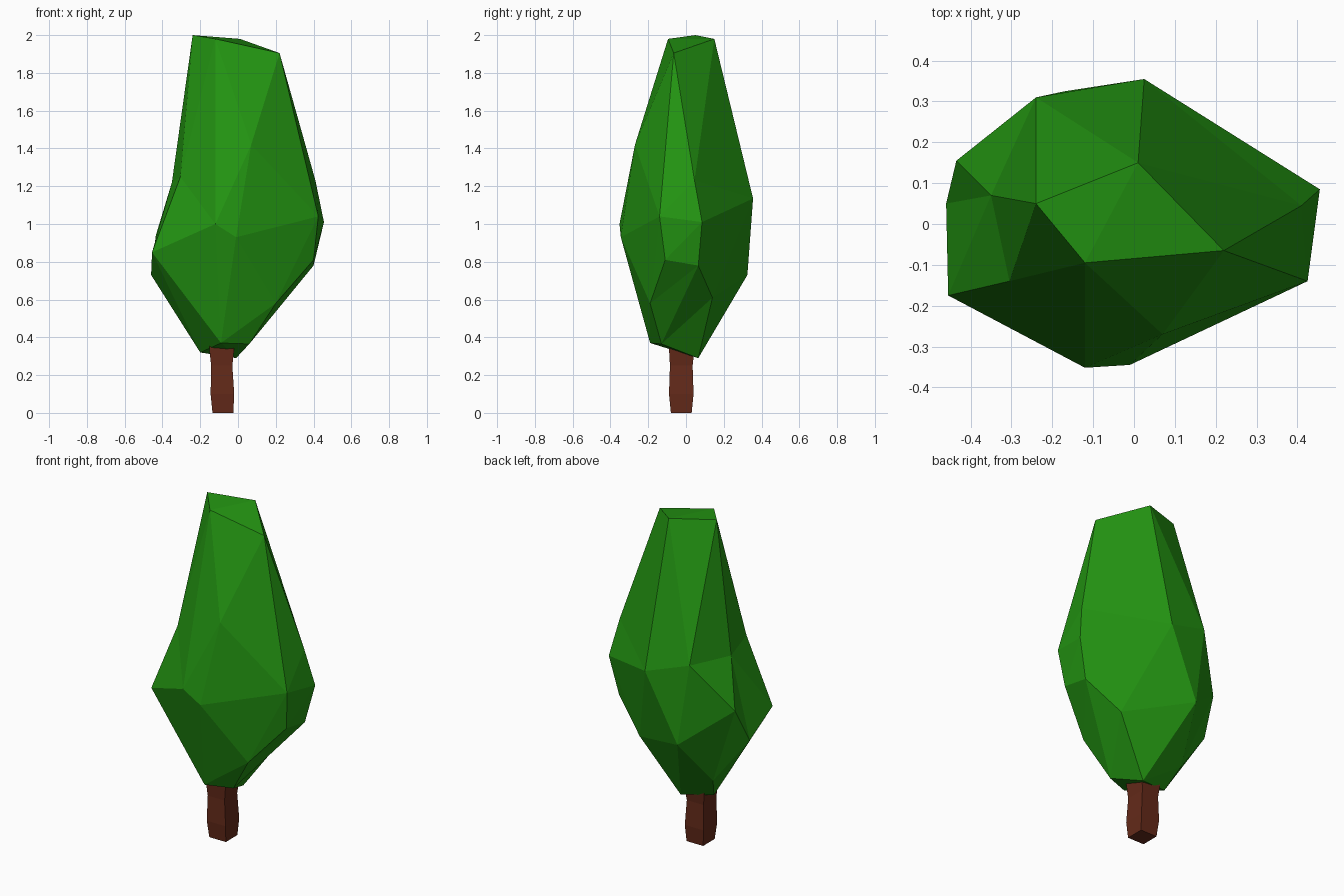
import bpy, bmesh
from mathutils import Vector

if "Cube" in bpy.data.objects:
    bpy.data.objects.remove(bpy.data.objects["Cube"])


def add_object(name, bm, color):
    bmesh.ops.recalc_face_normals(bm, faces=bm.faces[:])
    mesh = bpy.data.meshes.new(name)
    bm.to_mesh(mesh)
    bm.free()
    mat = bpy.data.materials.new(name + "_color")
    mat.diffuse_color = color
    mat.use_nodes = True
    mat.node_tree.nodes["Principled BSDF"].inputs["Base Color"].default_value = mat.diffuse_color
    mesh.materials.append(mat)
    obj = bpy.data.objects.new(name, mesh)
    bpy.context.collection.objects.link(obj)
    return obj


# Foliage: faceted crown corners, from the top cap down to the underside
crown = [
    (-.24, .05, 2.0), (.01, .15, 1.98), (.22, -.065, 1.905), (-.12, -.095, 1.98),
    (.07, -.27, 1.42), (-.305, -.14, 1.25), (-.35, .07, 1.22), (-.24, .31, 1.22),
    (.41, .045, 1.23), (.025, .355, 1.135), (.455, .085, 1.01), (.425, -.14, 1.04),
    (-.12, -.352, 1.0), (-.01, -.345, .93), (-.435, .155, .94), (-.455, -.175, .85),
    (-.46, .05, .73), (-.17, .325, .73), (.40, -.11, .81), (.40, .065, .78),
    (.20, -.19, .58), (.21, .14, .61), (-.25, .10, .45),
    (-.09, -.19, .37), (.06, -.13, .365), (-.01, .065, .29), (-.20, .02, .32),
]
# Facets come from a hull of the corners pushed towards an ellipsoid,
# then every corner returns to its true place (keeps the slight hollows)
center, stretch = Vector((0, 0, 1.0)), Vector((.44, .35, .9))
bm = bmesh.new()
home = {}
for p in crown:
    d = Vector(p) - center
    q = Vector((d.x / stretch.x, d.y / stretch.y, d.z / stretch.z))
    v = bm.verts.new(q * (0.65 / q.length + 0.35))
    home[v] = Vector(p)
bmesh.ops.convex_hull(bm, input=bm.verts[:])
for v, p in home.items():
    v.co = p
add_object("foliage", bm, (.017, .30, .006, 1))

# Trunk: square post with a slightly wavy outline
rings = [(0, -.135, -.025, -.08, .03), (.1, -.145, -.02, -.09, .04),
         (.25, -.142, -.03, -.085, .035), (.34, -.152, -.02, -.09, .045),
         (.42, -.14, -.03, -.08, .035)]
bm = bmesh.new()
loops = [[bm.verts.new(c) for c in ((x0, y0, z), (x1, y0, z), (x1, y1, z), (x0, y1, z))]
         for z, x0, x1, y0, y1 in rings]
for a, b in zip(loops, loops[1:]):
    for i in range(4):
        j = (i + 1) % 4
        bm.faces.new((a[i], a[j], b[j], b[i]))
bm.faces.new(loops[0][::-1])
bm.faces.new(loops[-1])
add_object("trunk", bm, (.127, .023, .010, 1))
